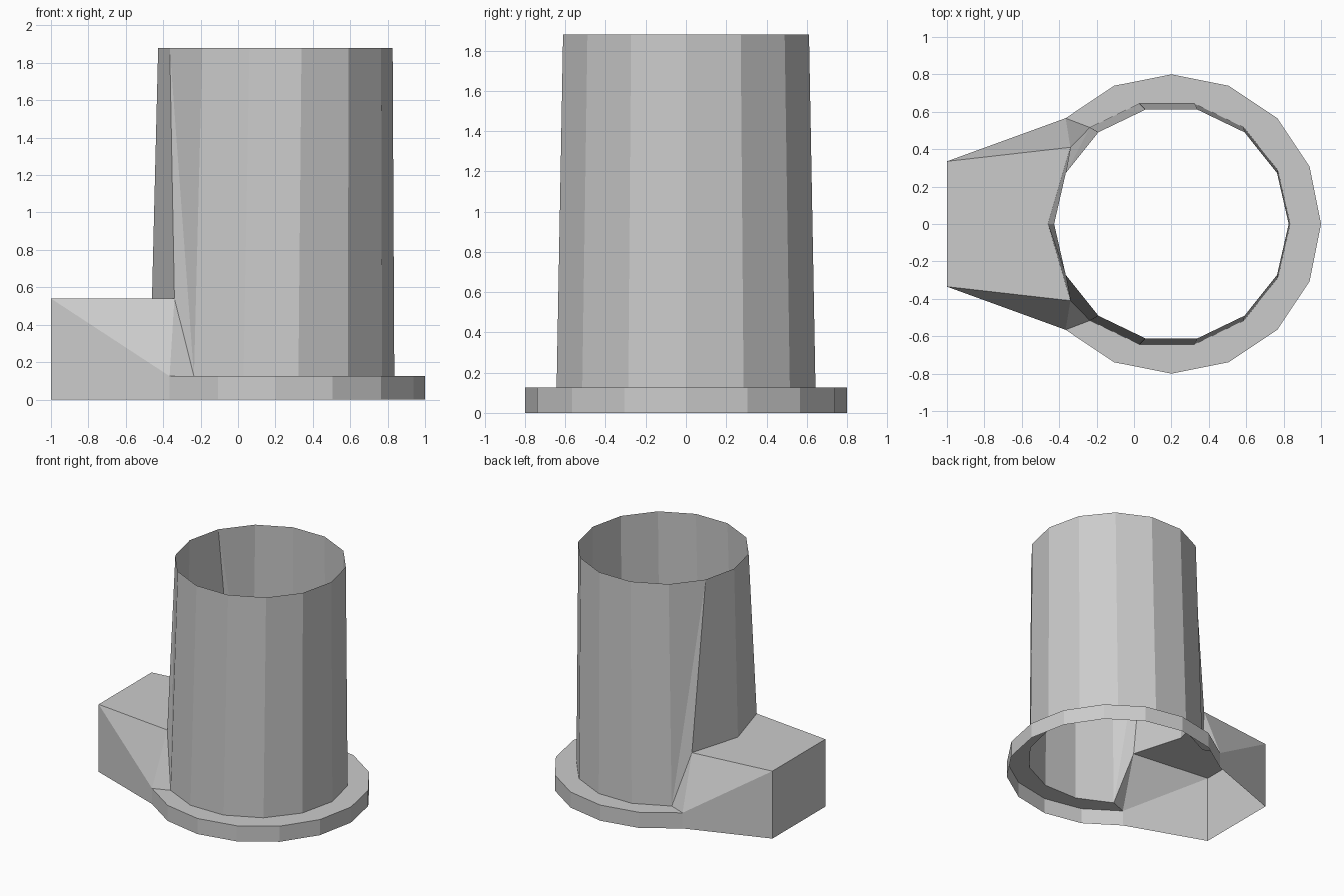
import bpy
from math import cos, sin, tau

if "Cube" in bpy.data.objects:
    bpy.data.objects.remove(bpy.data.objects["Cube"])

grey = bpy.data.materials.new("plain_grey")
grey.diffuse_color = (0.6, 0.6, 0.6, 1)
grey.use_nodes = True
grey.node_tree.nodes["Principled BSDF"].inputs["Base Color"].default_value = grey.diffuse_color

BASE_Z, BOX_Z, TOP_Z = 0.125, 0.54, 1.88


def build(name, faces):
    """Make a flat-shaded open shell from faces given as point lists."""
    verts, polys = [], []
    for face in faces:
        ids = []
        for p in face:
            if p not in verts:
                verts.append(p)
            ids.append(verts.index(p))
        polys.append(ids)
    mesh = bpy.data.meshes.new(name)
    mesh.from_pydata(verts, [], polys)
    mesh.materials.append(grey)
    obj = bpy.data.objects.new(name, mesh)
    bpy.context.collection.objects.link(obj)
    return obj


def ring(i, sides, cx, r, z):
    a = tau * i / sides
    return (round(cx + r * cos(a), 4), round(r * sin(a), 4), z)


def flip(p):
    return (p[0], -p[1], p[2])


def both_sides(faces):
    return faces + [[flip(p) for p in reversed(f)] for f in faces]


# Key points where the tower meets the side box
shoulder = (-0.34, 0.41, BOX_Z)
apex = (-0.46, 0.0, BOX_Z)

# Tower: tapered 14-sided open tube, lower edge raised over the box
top = [ring(i, 14, 0.2, 0.627, TOP_Z) for i in range(-7, 8)]
low = [ring(i, 14, 0.176, 0.66, BASE_Z) for i in range(-7, 8)]
low[0] = low[14] = apex
low[13], low[1] = shoulder, flip(shoulder)
tower = []
for i in range(14):
    a, b, c, d = low[i], low[i + 1], top[i + 1], top[i]
    if i == 12:
        tower += [[a, b, c], [a, c, d]]
    elif i == 1:
        tower += [[a, b, d], [b, c, d]]
    else:
        tower.append([a, b, c, d])
build("tower_wall", tower)

# Flange: 16-sided rim, open toward the box
rim = [ring(i, 16, 0.2, 0.8, BASE_Z) for i in range(-6, 7)]
floor = [ring(i, 16, 0.2, 0.8, 0.0) for i in range(-6, 7)]
inner = low[2:13]
flange = [[floor[i], floor[i + 1], rim[i + 1], rim[i]] for i in range(12)]
# Upper surface in strips between the rim and the tower foot
for k in range(10):
    flange.append([inner[k], rim[k + 1], rim[k + 2], inner[k + 1]])
flange.append([inner[0], rim[0], rim[1]])
flange.append([inner[10], rim[11], rim[12]])
build("base_flange", flange)

# Side box: open underneath, flaring out to meet the flange
corner = (-1.0, 0.335, BOX_Z)
foot = (-1.0, 0.335, 0.0)
box = both_sides([
    [corner, shoulder, rim[12]],
    [shoulder, inner[10], rim[12]],
    [foot, corner, rim[12], floor[12]],
])
box.append([flip(corner), flip(shoulder), apex, shoulder, corner])
box.append([foot, flip(foot), flip(corner), corner])
build("side_box", box)
